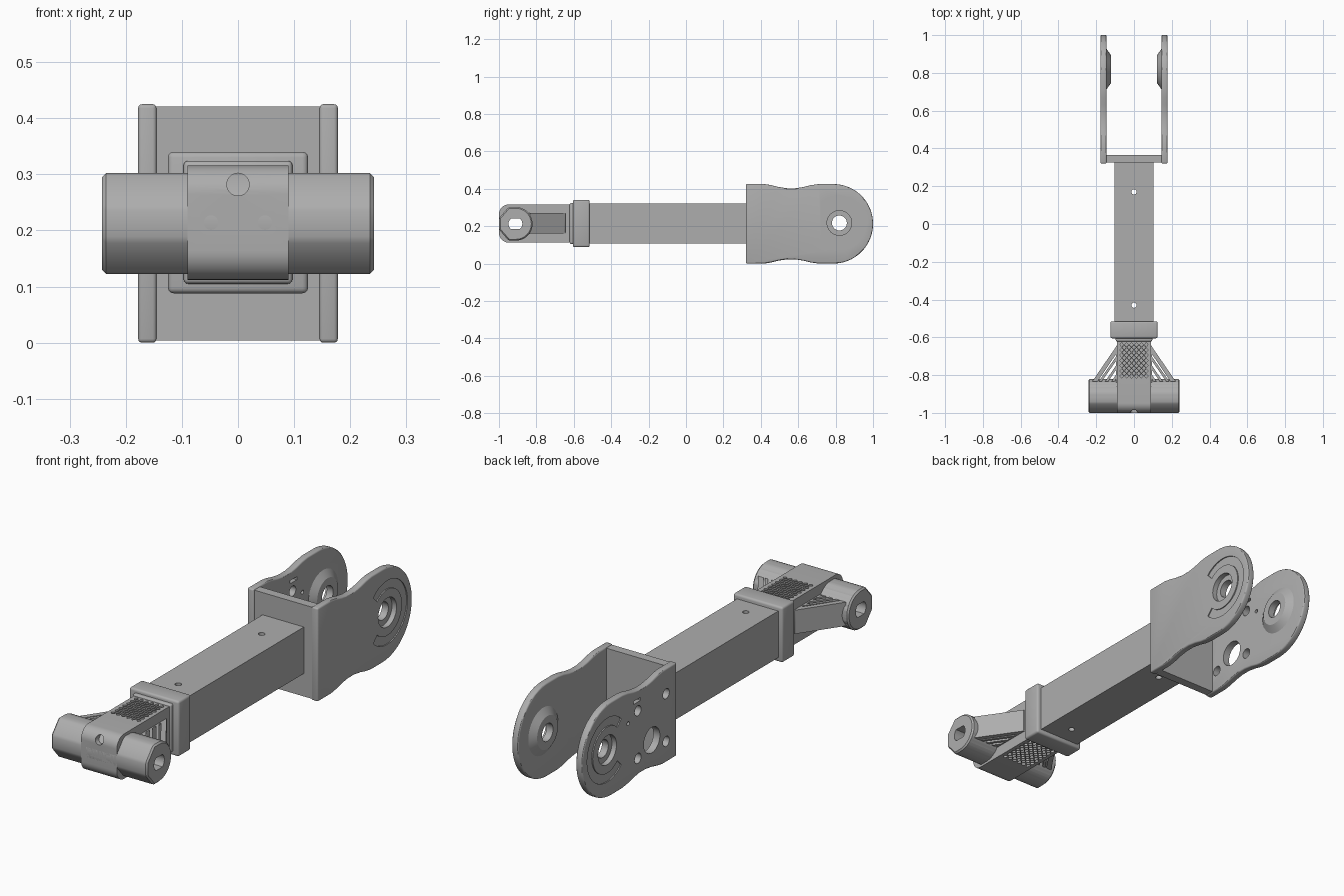
import bpy, bmesh, math
from mathutils import Matrix

old = bpy.data.objects.get("Cube")
if old:
    bpy.data.objects.remove(old, do_unlink=True)

grey = bpy.data.materials.new("plain grey")
grey.use_nodes = True
COLOUR = (0.42, 0.42, 0.42, 1)
grey.diffuse_color = COLOUR
grey.node_tree.nodes["Principled BSDF"].inputs["Base Color"].default_value = COLOUR

ZC = 0.2125          # height of the centre line
PIVOT = (0.82, 0.217)


def activate(ob):
    bpy.ops.object.select_all(action='DESELECT')
    ob.select_set(True)
    bpy.context.view_layer.objects.active = ob


def prisms(name, profiles, t0, t1, axis='x'):
    """Extrude one or more closed 2D profiles along an axis."""
    place = {'x': lambda a, b, t: (t, a, b),
             'y': lambda a, b, t: (a, t, b),
             'z': lambda a, b, t: (a, b, t)}[axis]
    bm = bmesh.new()
    for pts in profiles:
        low = [bm.verts.new(place(a, b, t0)) for a, b in pts]
        high = [bm.verts.new(place(a, b, t1)) for a, b in pts]
        bm.faces.new(low)
        bm.faces.new(high)
        for i in range(len(pts)):
            j = (i + 1) % len(pts)
            bm.faces.new((low[i], low[j], high[j], high[i]))
    return finish(name, bm)


def finish(name, bm):
    bmesh.ops.recalc_face_normals(bm, faces=bm.faces)
    mesh = bpy.data.meshes.new(name)
    bm.to_mesh(mesh)
    bm.free()
    mesh.materials.append(grey)
    ob = bpy.data.objects.new(name, mesh)
    bpy.context.collection.objects.link(ob)
    return ob


def arc(a, b, r, start, end, n):
    return [(a + r * math.cos(math.radians(start + (end - start) * i / n)),
             b + r * math.sin(math.radians(start + (end - start) * i / n)))
            for i in range(n + 1)]


def circle(a, b, r, n=32):
    return arc(a, b, r, 0, 360, n)[:-1]


def rect(a0, a1, b0, b1):
    return [(a0, b0), (a1, b0), (a1, b1), (a0, b1)]


def bevel(ob, width, segments=3, angle=30):
    activate(ob)
    m = ob.modifiers.new("bevel", 'BEVEL')
    m.width, m.segments, m.limit_method = width, segments, 'ANGLE'
    m.angle_limit = math.radians(angle)
    bpy.ops.object.modifier_apply(modifier=m.name)


def cut(ob, *cutters):
    for c in cutters:
        activate(ob)
        m = ob.modifiers.new("cut", 'BOOLEAN')
        m.operation, m.solver, m.object = 'DIFFERENCE', 'EXACT', c
        bpy.ops.object.modifier_apply(modifier=m.name)
        bpy.data.objects.remove(c, do_unlink=True)


# Square tube with two vertical screw holes
tube = prisms("arm_tube", [rect(-0.104, 0.104, 0.108, 0.32)], -0.53, 0.33, 'y')
cut(tube, prisms("screw_holes", [circle(0, y, 0.014, 20) for y in (0.17, -0.43)], 0, 0.5, 'z'))

# Collar and the step in front of it
collar = prisms("collar", [rect(-0.125, 0.125, 0.088, 0.34)], -0.605, -0.515, 'y')
bevel(collar, 0.01)
step = prisms("collar_step", [rect(-0.097, 0.097, 0.105, 0.324)], -0.622, -0.59, 'y')
bevel(step, 0.008)

# Bore shape shared by the neck and the cross barrel
BORE = [p for p in arc(-0.912, ZC, 0.037, 50, -50, 6)] + \
       [p for p in arc(-0.912, ZC, 0.037, 230, 130, 6)]


def bore():
    return prisms("bore", [BORE], -0.4, 0.4)


# Neck with rounded nose, lattice pockets and front screw holes
nose = arc(-0.948, 0.264, 0.052, 90, 180, 10) + arc(-0.948, 0.164, 0.052, 180, 270, 10)
neck = prisms("neck", [nose + [(-0.6, 0.112), (-0.6, 0.316)]], -0.09, 0.09)
diamonds = []
for row in range(13):
    shift = 0.5 * (row % 2)
    for col in range(6 - row % 2):
        x = (col + shift - 2.5) * 0.026
        y = -0.805 + row * 0.0138
        diamonds.append([(x - 0.010, y), (x, y - 0.011), (x + 0.010, y), (x, y + 0.011)])
cut(neck, bore(),
    prisms("top_lattice", diamonds, 0.298, 0.35, 'z'),
    prisms("bottom_lattice", diamonds, 0.08, 0.13, 'z'),
    prisms("nose_hole", [circle(0, 0.282, 0.02)], -1.05, -0.93, 'y'),
    prisms("pin_holes", [circle(x, 0.214, 0.013, 24) for x in (-0.048, 0.048)], -1.05, -0.99, 'y'))

# Cross barrel: faceted in front, round behind
facets = [(-0.948, 0.3025), (-1.0, 0.2425), (-1.0, 0.1825), (-0.948, 0.1225)]
barrel = prisms("cross_barrel", [facets + arc(-0.91, ZC, 0.09, -90, 90, 20)], -0.242, 0.242)
activate(barrel)
bm = bmesh.new()
bm.from_mesh(barrel.data)
rim = [e for e in bm.edges if all(abs(v.co.x) > 0.24 for v in e.verts)]
bmesh.ops.bevel(bm, geom=rim, offset=0.012, segments=1, affect='EDGES', clamp_overlap=True)
bm.to_mesh(barrel.data)
bm.free()
cut(barrel, bore())

# Slatted gussets between neck and barrel
for side, word in ((1, "right"), (-1, "left")):
    slats = []
    for k, thick in enumerate((0.028, 0.016, 0.016, 0.016)):
        y = -0.635 - 0.047 * k
        x = 0.222 - 0.034 * k
        if k:
            y -= 0.006
        slats.append([(side * 0.085, y), (side * x, -0.835),
                      (side * (x - thick), -0.835), (side * 0.085, y - 1.4 * thick)])
    prisms(word + "_gusset", slats, 0.162, 0.27, 'z')
    shelf = prisms(word + "_gusset_rail", [rect(-0.84, -0.645, 0.162, 0.27)],
                   side * 0.085, side * 0.096)
    bevel(shelf, 0.004, 2)

# Fork base plate
base = prisms("fork_base", [rect(-0.17, 0.17, 0.004, 0.421)], 0.325, 0.366, 'y')

# Fork cheek outline: waisted edges and a round end
waist = [(0.32, 0.2125), (0.42, 0.2125), (0.455, 0.207), (0.495, 0.197), (0.54, 0.19),
         (0.585, 0.19), (0.63, 0.197), (0.67, 0.207), (0.71, 0.2125)]
cheek = [(y, ZC - h) for y, h in waist] + arc(0.7875, ZC, 0.2125, -90, 90, 40) + \
        [(y, ZC + h) for y, h in reversed(waist)]
groove = arc(*PIVOT, 0.145, -134, 134, 40) + arc(*PIVOT, 0.105, 134, -134, 40)

for side, word in ((1, "right"), (-1, "left")):
    plate = prisms(word + "_fork_cheek", [cheek], side * 0.145, side * 0.178)
    bevel(plate, 0.007, 3, 40)
    # Tapered boss on the inner face
    bm = bmesh.new()
    bmesh.ops.create_cone(bm, cap_ends=True, segments=48, radius1=0.11, radius2=0.075,
                          depth=0.024,
                          matrix=Matrix.Translation((side * 0.135, *PIVOT)) @
                          Matrix.Rotation(-side * math.pi / 2, 4, 'Y'))
    boss = finish(word + "_pivot_boss", bm)
    for ob in (plate, boss):
        cut(ob, prisms("pivot_hole", [circle(*PIVOT, 0.04)], side * 0.1, side * 0.2),
            prisms("counterbore", [circle(*PIVOT, 0.066)], side * 0.155, side * 0.2))
    cut(plate, prisms("curved_groove", [groove], side * 0.173, side * 0.2))
    # Cable and screw openings in one cheek only
    if side < 0:
        openings = [circle(0.5, 0.14, 0.058)]
        openings += [circle(y, z, 0.023, 24) for y in (0.397, 0.6) for z in (0.095, 0.312)]
        openings += [circle(0.67, 0.28, 0.009, 16), rect(0.58, 0.63, 0.352, 0.366)]
        cut(plate, prisms("openings", openings, -0.2, -0.1))

# Soft shading with crisp edges
for ob in bpy.context.collection.objects:
    if ob.type == 'MESH' and ob.data.materials and ob.data.materials[0] == grey:
        activate(ob)
        bpy.ops.object.shade_smooth_by_angle(angle=math.radians(30))
bpy.ops.object.select_all(action='DESELECT')
